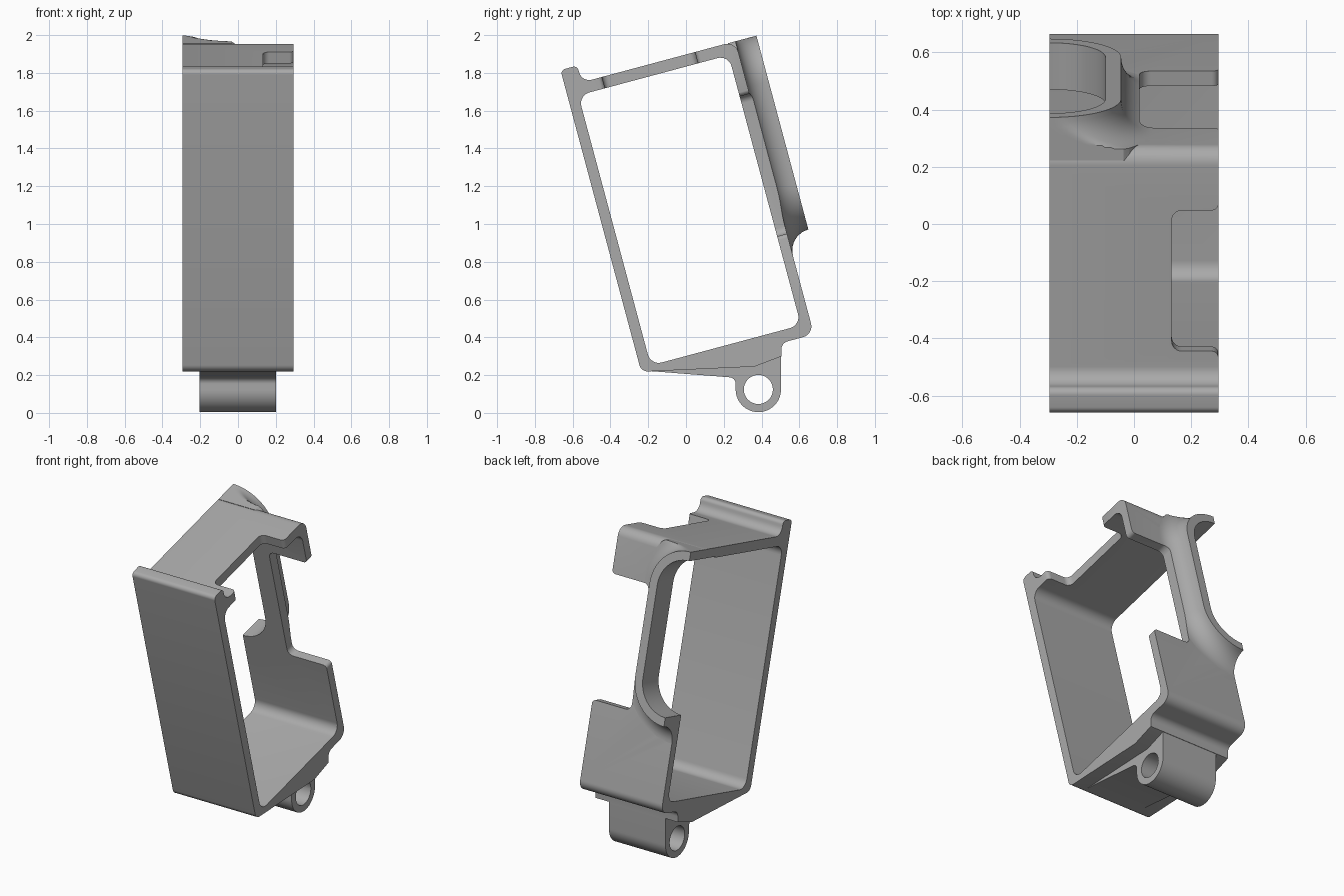
import bpy, bmesh, math
from mathutils import Vector

if "Cube" in bpy.data.objects:
    bpy.data.objects.remove(bpy.data.objects["Cube"])

TILT = math.radians(15)
X = Vector((1, 0, 0))
Y = Vector((0, 1, 0))
Z = Vector((0, 0, 1))
U = Vector((0, math.cos(TILT), math.sin(TILT)))    # front to back of the tilted frame
V = Vector((0, -math.sin(TILT), math.cos(TILT)))   # up along the tilted frame
HALF = 0.295                                       # half width
FRONT, BACK, TOP, RIM = -0.172, 0.762, 1.833, 0.877

grey = bpy.data.materials.new("plain grey")
grey.use_nodes = True
grey.diffuse_color = (0.4, 0.4, 0.4, 1)
grey.node_tree.nodes["Principled BSDF"].inputs["Base Color"].default_value = (0.4, 0.4, 0.4, 1)


def tilted(u, v, r=0):
    p = U * u + V * v
    return p.y, p.z, r


def rounded(corners, steps=8):
    """Turn (a, b, radius) corners into an outline with filleted corners."""
    out = []
    for i, (a, b, r) in enumerate(corners):
        p = Vector((a, b))
        if r == 0:
            out.append(p)
            continue
        d1 = (Vector(corners[i - 1][:2]) - p).normalized()
        d2 = (Vector(corners[(i + 1) % len(corners)][:2]) - p).normalized()
        half = d1.angle(d2) / 2
        centre = p + (d1 + d2).normalized() * (r / math.sin(half))
        s = p + d1 * (r / math.tan(half)) - centre
        e = p + d2 * (r / math.tan(half)) - centre
        sweep = s.angle(e)
        for k in range(steps + 1):
            t = k / steps
            out.append(centre + (s * math.sin((1 - t) * sweep) + e * math.sin(t * sweep)) / math.sin(sweep))
    return out


def loft(name, rings):
    """Closed solid through a list of matching 3D rings."""
    bm = bmesh.new()
    loops = [[bm.verts.new(p) for p in ring] for ring in rings]
    n = len(loops[0])
    bm.faces.new(loops[0])
    bm.faces.new(loops[-1])
    for lo, hi in zip(loops, loops[1:]):
        for i in range(n):
            j = (i + 1) % n
            bm.faces.new((lo[i], lo[j], hi[j], hi[i]))
    bmesh.ops.recalc_face_normals(bm, faces=bm.faces)
    mesh = bpy.data.meshes.new(name)
    bm.to_mesh(mesh)
    bm.free()
    mesh.materials.append(grey)
    obj = bpy.data.objects.new(name, mesh)
    bpy.context.collection.objects.link(obj)
    return obj


def prism(name, outline, a, b, axis, lo, hi):
    return loft(name, [[a * p[0] + b * p[1] + axis * d for p in outline] for d in (lo, hi)])


def combine(target, other, operation):
    mod = target.modifiers.new(operation, "BOOLEAN")
    mod.operation = operation
    mod.solver = "EXACT"
    mod.object = other
    bpy.context.view_layer.objects.active = target
    bpy.ops.object.modifier_apply(modifier=mod.name)
    bpy.data.objects.remove(other)


def circle(cy, cz, r, start, end, steps):
    return [Vector((cy + r * math.cos(start + (end - start) * k / steps),
                    cz + r * math.sin(start + (end - start) * k / steps))) for k in range(steps + 1)]


def half_slot(radius):
    """Right half of a tall slot centred on the frame's right side, capped at the top."""
    low = circle(-HALF, 1.02, radius, -math.pi / 2, 0, 20)
    high = circle(-HALF, 1.583, radius, 0, math.pi / 2, 20)
    return [(p.x, min(p.y, TOP - 0.0005)) for p in low + high]


def side_notch(x0, lo, hi, r):
    """Notch open to the left side, with flared mouth corners."""
    mouth, far = HALF + 0.0005, HALF + 0.2
    return rounded([(x0, lo, r), (mouth, lo, 0.025), (mouth, lo - 0.1, 0), (far, lo - 0.1, 0),
                    (far, hi + 0.1, 0), (mouth, hi + 0.1, 0), (mouth, hi, 0.025), (x0, hi, r)])


# Tilted frame with the lip at the top front and the thick wedge base
outer = rounded([tilted(FRONT, 1.925, 0.025), tilted(-0.08, 1.925, 0.025), tilted(-0.08, TOP, 0.055),
                 tilted(BACK, TOP, 0.06), tilted(BACK, 0.227, 0.06), (0.505, 0.37, 0.045),
                 (0.505, 0.299, 0), (0.362, 0.245, 0), (-0.237, 0.218, 0.045)])
frame = prism("holder_frame", outer, Y, Z, X, -HALF, HALF)

# Flared rim around the rear opening
rings = []
for k in range(11):
    t = math.pi / 2 * k / 10
    radius = 0.365 - 0.115 * math.sin(t)
    u = RIM - 0.115 * math.cos(t)
    if k == 0:
        rings.append([X * x + V * v + U * 0.72 for x, v in half_slot(radius)])
    rings.append([X * x + V * v + U * u for x, v in half_slot(radius)])
combine(frame, loft("rim", rings), "UNION")

# Hinge lug under the base
lug = rounded([(-0.2, 0.222, 0), (-0.1, 0.24, 0), (0.45, 0.35, 0), (0.503, 0.33, 0)])
lug += circle(0.383, 0.124, 0.12, 0, -math.pi, 32)
lug += rounded([(0.263, 0.124, 0), (0.263, 0.186, 0.035), (-0.2, 0.222, 0)])[1:-1]
combine(frame, prism("hinge_lug", lug, Y, Z, X, -0.205, 0.2), "UNION")

# Inner cavity, rear opening, side notches and hinge hole
cavity = rounded([tilted(-0.115, 0.291, 0.06), tilted(0.708, 0.291, 0.06),
                  tilted(0.708, 1.771, 0.06), tilted(-0.115, 1.771, 0.06)])
combine(frame, prism("cavity", cavity, Y, Z, X, -0.5, 0.5), "DIFFERENCE")
opening = [(-0.5, 0.825)] + half_slot(0.195) + [(-0.5, 1.778)]
combine(frame, prism("opening", opening, X, V, U, 0.6, 1), "DIFFERENCE")
combine(frame, prism("back_notch", side_notch(0.02, 0.778, 1.545, 0.04), X, V, U, 0.65, 1), "DIFFERENCE")
combine(frame, prism("top_notch", side_notch(0.132, 0.031, 0.54, 0.035), X, U, V, 1.7, 2.1), "DIFFERENCE")
hole = circle(0.383, 0.124, 0.077, 0, 2 * math.pi, 32)[:-1]
combine(frame, prism("hinge_hole", hole, Y, Z, X, -0.5, 0.5), "DIFFERENCE")

# Smooth shading on the fillets
bpy.ops.object.select_all(action="DESELECT")
frame.select_set(True)
bpy.context.view_layer.objects.active = frame
bpy.ops.object.shade_smooth_by_angle(angle=math.radians(30))
